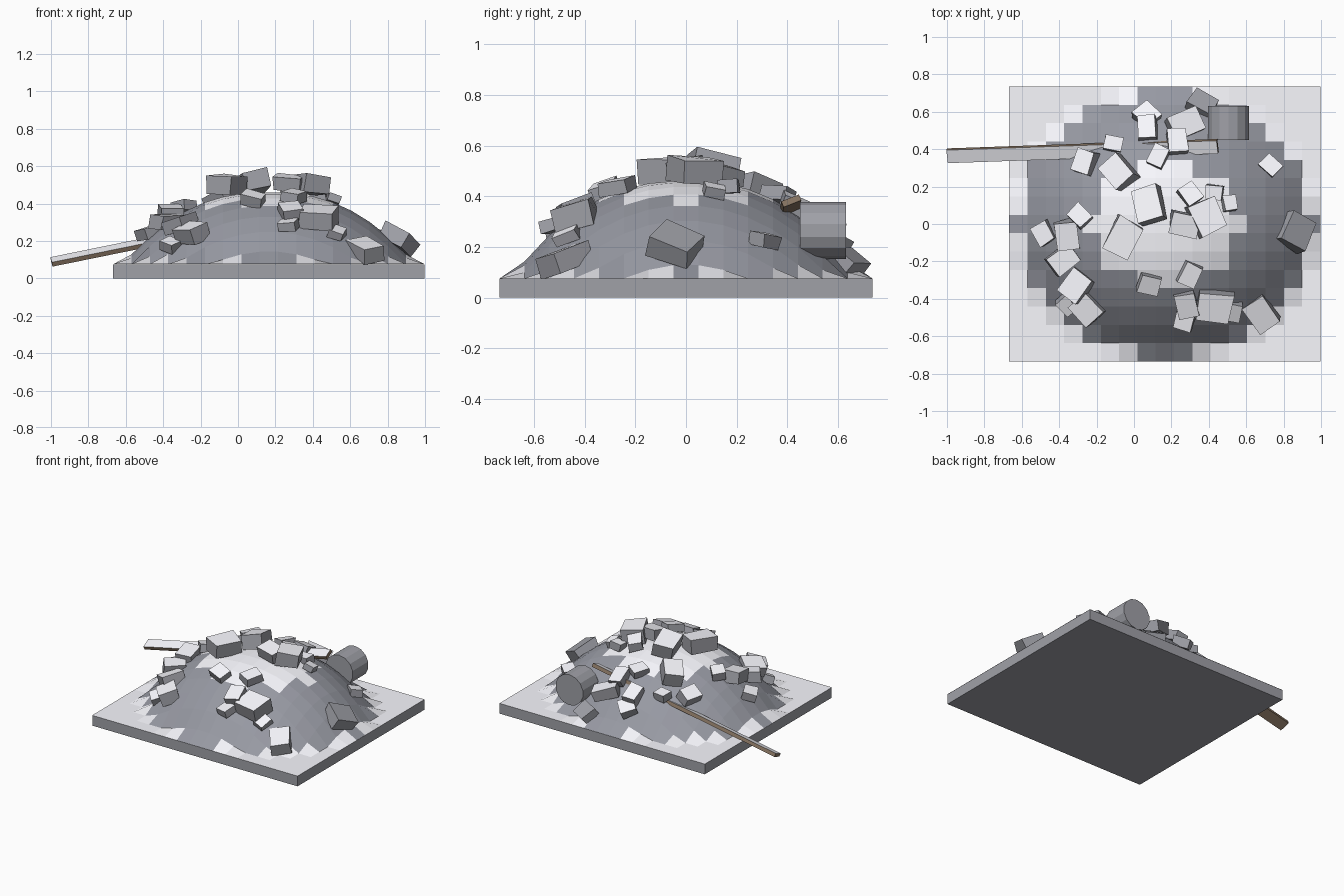
import bpy, bmesh, math, random
from mathutils import Matrix, Vector, Euler

if "Cube" in bpy.data.objects:
    bpy.data.objects.remove(bpy.data.objects["Cube"])

random.seed(7)
CX, HX, HY, BASE = 0.165, 0.832, 0.735, 0.075


def material(name, color):
    mat = bpy.data.materials.new(name)
    mat.diffuse_color = (*color, 1)
    mat.use_nodes = True
    mat.node_tree.nodes["Principled BSDF"].inputs["Base Color"].default_value = mat.diffuse_color
    return mat


STONE = material("slate_stone", (.35, .355, .39))
EARTH = material("mound_earth", (.31, .32, .365))
WOOD = material("brown_wood", (.25, .18, .125))
DUST = material("pale_dust", (.95, .95, 1))


def mound_height(x, y):
    r = math.hypot((x - CX) / HX, y / HY) / 0.94
    return BASE + 0.001 + 0.385 * max(0, 1 - r ** 2.4)


def finish(bm, name, mat, dust_from):
    """Make the object; faces pointing up more than dust_from get pale dust."""
    bmesh.ops.recalc_face_normals(bm, faces=bm.faces)
    bm.normal_update()
    for f in bm.faces:
        f.material_index = int(f.normal.z > dust_from)
    me = bpy.data.meshes.new(name)
    bm.to_mesh(me)
    bm.free()
    me.materials.append(mat)
    me.materials.append(DUST)
    ob = bpy.data.objects.new(name, me)
    bpy.context.collection.objects.link(ob)
    return ob


def block(name, loc, size, rot=Matrix.Identity(3), jitter=0.0, mat=STONE):
    """Box with optional chipped (moved) corners."""
    bm = bmesh.new()
    bmesh.ops.create_cube(bm, size=1)
    for v in bm.verts:
        v.co = Vector([c * s * (1 + random.uniform(-jitter, jitter)) for c, s in zip(v.co, size)])
    bm.transform(Matrix.Translation(loc) @ rot.to_4x4())
    return finish(bm, name, mat, 0.84)


# Ground slab
block("ground_slab", (CX, 0, BASE / 2), (2 * HX, 2 * HY, BASE))

# Faceted mound: a grid lifted into a dome
bm = bmesh.new()
bmesh.ops.create_grid(bm, x_segments=17, y_segments=15, size=1)
for v in bm.verts:
    x, y = CX + v.co.x * HX, v.co.y * HY
    v.co = (x, y, mound_height(x, y))
for f in bm.faces:
    f.normal_update()
    if f.normal.z < 0:
        f.normal_flip()
finish(bm, "rubble_mound", EARTH, 0.905)


def rubble_block(name, x, y, size, yaw):
    """Block resting on the mound, leaning partly with the slope."""
    e = 0.03
    slope = Vector((mound_height(x - e, y) - mound_height(x + e, y),
                    mound_height(x, y - e) - mound_height(x, y + e), 0)) / (2 * e)
    normal = (Vector((0, 0, 1)) + 0.35 * slope).normalized()
    lean = Vector((0, 0, 1)).rotation_difference(normal).to_matrix()
    wobble = Euler((random.uniform(-.25, .25), random.uniform(-.25, .25), math.radians(yaw)))
    crest = 0.02 if math.hypot(x - CX, y) < 0.28 else 0
    z = mound_height(x, y) + 0.01 + 0.16 * size + crest
    dims = (size * random.uniform(.75, .9), size, size * random.uniform(.45, .58))
    block(name, (x, y, z), dims, lean @ wobble.to_matrix(), 0.1)


# Rubble placement: x, y, size, yaw
rubble = [
    # crest
    (.08, .10, .18, 14), (-.06, -.07, .19, -28), (-.08, .28, .17, 42), (.39, .04, .18, 24),
    (.27, 0, .15, 80), (.30, .16, .11, 35), (.43, .17, .09, 85), (.51, .11, .08, 5),
    # left slope
    (-.29, .04, .11, 45), (-.48, -.05, .11, 30), (-.36, -.06, .15, 10), (-.38, -.19, .15, -55),
    (-.31, -.33, .16, -35), (-.25, -.45, .15, 42), (-.36, -.43, .1, 40),
    # front and right slope
    (.08, -.32, .11, 72), (.3, -.27, .12, -25), (.28, -.43, .13, 15), (.27, -.52, .1, 75),
    (.43, -.44, .18, 82), (.53, -.47, .1, -12), (.68, -.48, .17, 38), (.86, -.04, .17, -28),
    (.73, .31, .1, 48),
    # back slope
    (.36, .64, .14, 62), (.27, .53, .17, -66), (.07, .58, .12, 45), (.07, .51, .13, 3),
    (.23, .44, .13, 5), (.13, .36, .11, -28), (-.11, .43, .1, 80), (-.26, .33, .13, -20),
]
for i, spec in enumerate(rubble):
    rubble_block(f"rubble_block_{i + 1}", *spec)

# Broken column drum lying on the back slope, axis along y
bm = bmesh.new()
bmesh.ops.create_cone(bm, cap_ends=True, segments=14, radius1=0.112, radius2=0.112, depth=0.18)
bm.transform(Matrix.Translation((.505, .54, .265)) @ Matrix.Rotation(math.radians(90), 4, 'X'))
finish(bm, "column_drum", STONE, 2)

# Long timber plank sticking out to the left
tilt = Euler([math.radians(a) for a in (22, -11.5, 2)]).to_matrix()
block("timber_plank", (-.275, .39, .235), (1.475, .075, .025), tilt, mat=WOOD)
